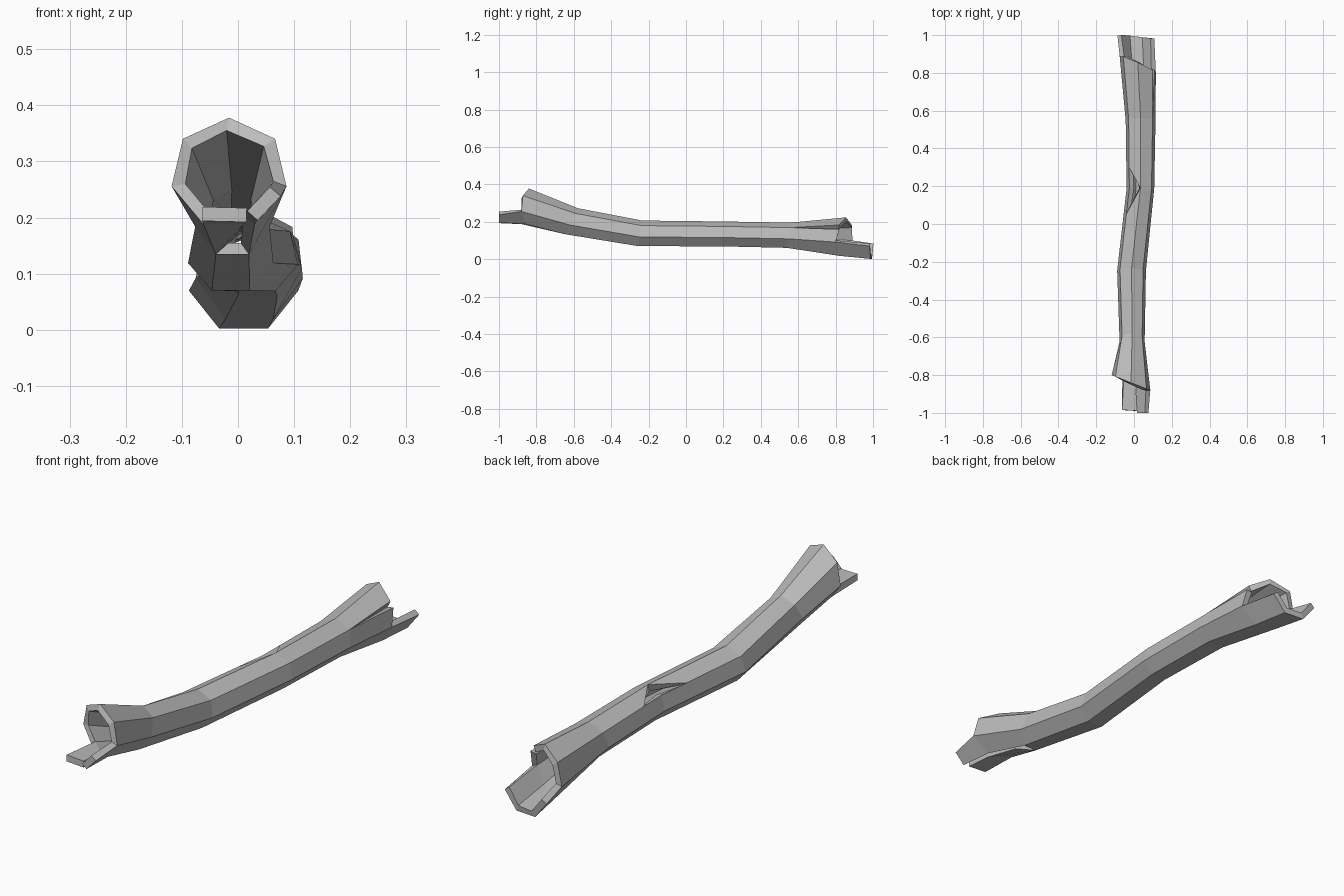
import bpy, bmesh, math
from mathutils import Vector

cube = bpy.data.objects.get("Cube")
if cube:
    bpy.data.objects.remove(cube)

SIDES = 7
# Cross-sections: y, centre x, centre z, radius x, radius z, lean across x, lean across z
RINGS = [
    (-0.84, -0.016, 0.278, 0.105, 0.100, -0.39, 0.0),
    (-0.615, -0.010, 0.200, 0.068, 0.073, 0.0, 0.5),
    (-0.245, -0.013, 0.135, 0.078, 0.072, 0.0, 0.15),
    (0.19, 0.034, 0.132, 0.075, 0.070, 0.0, 0.0),
    (0.55, 0.035, 0.125, 0.081, 0.071, 0.0, 0.15),
    (0.845, 0.020, 0.116, 0.098, 0.108, -0.45, 0.1),
    (0.99, 0.010, 0.092, 0.100, 0.100, -0.08, 0.0),
]

bm = bmesh.new()
cache = {}


def point(ring, k):
    """Shared vertex on a ring; side 0 is the top, counting towards +x."""
    key = (ring, k % SIDES)
    if key not in cache:
        y, cx, cz, rx, rz, lean_x, lean_z = RINGS[ring]
        a = math.tau * key[1] / SIDES
        dx, dz = rx * math.sin(a), rz * math.cos(a)
        cache[key] = bm.verts.new((cx + dx, y + lean_x * dx + lean_z * dz, cz + dz))
    return cache[key]


def along(ring, k, t):
    """Extra vertex part way along the edge to the next ring."""
    return bm.verts.new(point(ring, k).co.lerp(point(ring + 1, k).co, t))


def panel(*verts):
    bm.faces.new(verts)


# Whole bark panels, leaving out the torn ones
torn = {(0, 3), (2, 5), (2, 6), (3, 5), (3, 6), (4, 1),
        (5, 0), (5, 1), (5, 5), (5, 6)}
for r in range(len(RINGS) - 1):
    for k in range(SIDES):
        if (r, k) not in torn:
            panel(point(r, k), point(r, k + 1), point(r + 1, k + 1), point(r + 1, k))

# Triangular hole in the top
hole_front, hole_back = along(2, 6, 0.68), along(3, 6, 0.3)
panel(point(2, 6), point(2, 0), point(3, 0), hole_front)
panel(hole_back, point(3, 0), point(4, 0), point(4, 6))
panel(point(2, 5), point(2, 6), hole_front, point(3, 6), point(3, 5))
panel(point(3, 5), point(3, 6), hole_back, point(4, 6), point(4, 5))

# Long crack on the left flank, widening to the back
flap = bm.verts.new((0.108, 0.82, 0.160))
panel(point(4, 1), point(4, 2), point(5, 2), flap)

# Two splinters jutting from the front, with a split between them
split = bm.verts.new((-0.005, -0.73, 0.165))
lip = bm.verts.new((0.010, -0.88, 0.188))
tip_a = bm.verts.new((0.015, -0.99, 0.192))
tip_b = bm.verts.new((-0.064, -0.985, 0.194))
panel(lip, point(0, 4), point(1, 4), split)
panel(tip_a, tip_b, point(0, 4), lip)
tip_c = bm.verts.new((0.076, -1.0, 0.238))
tip_d = bm.verts.new((0.035, -1.0, 0.195))
panel(tip_c, tip_d, point(0, 3), point(0, 2))

mesh = bpy.data.meshes.new("hollow_log")
bm.to_mesh(mesh)
bm.free()
log = bpy.data.objects.new("hollow_log", mesh)
bpy.context.collection.objects.link(log)

# Wall thickness, grown inwards
wall = log.modifiers.new("wall", "SOLIDIFY")
wall.thickness = 0.025
wall.offset = -1

# Plain grey wood
grey = bpy.data.materials.new("weathered_grey")
grey.use_nodes = True
colour = (0.5, 0.5, 0.5, 1)
grey.diffuse_color = colour
grey.node_tree.nodes["Principled BSDF"].inputs["Base Color"].default_value = colour
mesh.materials.append(grey)
